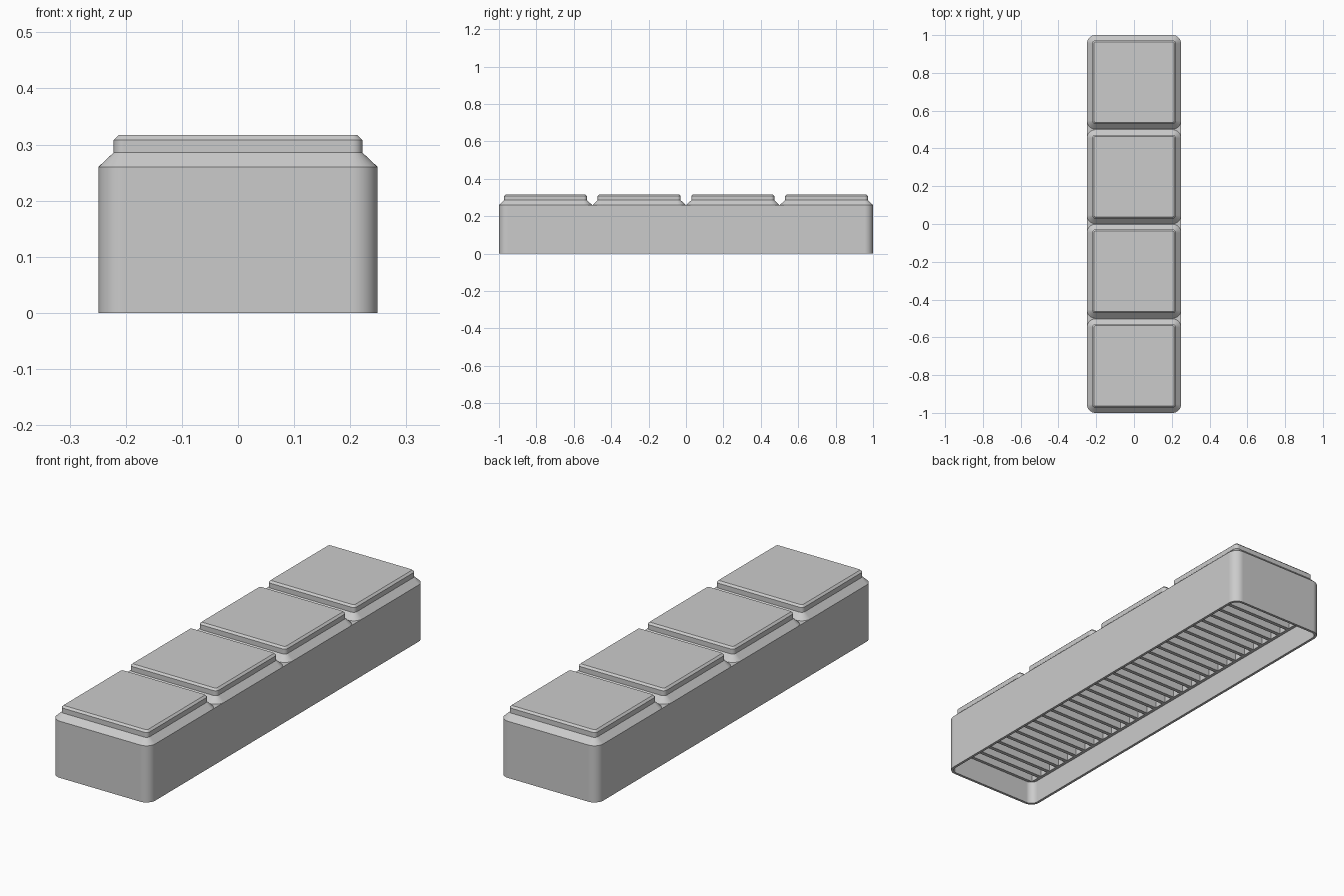
import bpy
import bmesh
from math import cos, sin, pi, radians

if "Cube" in bpy.data.objects:
    bpy.data.objects.remove(bpy.data.objects["Cube"], do_unlink=True)

gray = bpy.data.materials.new("light gray plastic")
gray.use_nodes = True
COLOR = (0.6, 0.6, 0.6, 1)
gray.diffuse_color = COLOR
gray.node_tree.nodes["Principled BSDF"].inputs["Base Color"].default_value = COLOR

# Main sizes
HALF_X, HALF_Y = 0.249, 1.0
SHOULDER_Z = 0.26
RADIUS = 0.045
WALL = 0.012
BLOCK_Z = 0.108      # underside of the slotted block
SLOT_TOP = 0.235
SLOTS = 32
LEDGE = 0.014        # solid margin around the slots
RIB = 0.018          # thickness left between slots
PAD_PITCH = 0.5007


def rounded_ring(bm, half_x, half_y, radius, z, steps=8):
    """Ring of vertices around a rounded rectangle."""
    ring = []
    for i, (sx, sy) in enumerate([(1, 1), (-1, 1), (-1, -1), (1, -1)]):
        for k in range(steps + 1):
            a = (i + k / steps) * pi / 2
            ring.append(bm.verts.new((sx * (half_x - radius) + radius * cos(a),
                                      sy * (half_y - radius) + radius * sin(a), z)))
    return ring


def make_object(name, bm, location=(0, 0, 0)):
    bmesh.ops.recalc_face_normals(bm, faces=bm.faces)
    mesh = bpy.data.meshes.new(name)
    bm.to_mesh(mesh)
    bm.free()
    mesh.materials.append(gray)
    obj = bpy.data.objects.new(name, mesh)
    obj.location = location
    bpy.context.collection.objects.link(obj)
    return obj


def activate(obj):
    bpy.ops.object.select_all(action="DESELECT")
    obj.select_set(True)
    bpy.context.view_layer.objects.active = obj


def smooth(obj):
    """Smooth rounded corners while keeping flat sides flat."""
    activate(obj)
    bpy.ops.object.shade_smooth_by_angle(angle=radians(30))
    weighted = obj.modifiers.new("flat sides", "WEIGHTED_NORMAL")
    weighted.keep_sharp = True


def loft(name, sections, location=(0, 0, 0)):
    """Skin rounded rectangles (half_x, half_y, radius, z) and cap both ends."""
    bm = bmesh.new()
    rings = [rounded_ring(bm, *s) for s in sections]
    for low, high in zip(rings, rings[1:]):
        for j in range(len(low)):
            n = (j + 1) % len(low)
            bm.faces.new((low[j], low[n], high[n], high[j]))
    bm.faces.new(rings[0])
    bm.faces.new(rings[-1])
    return make_object(name, bm, location)


# Shell, open underneath, with a solid block filling its upper part
inner = (HALF_X - WALL, HALF_Y - WALL, RADIUS - WALL)
outer = (HALF_X, HALF_Y, RADIUS)
shell = loft("shell", [(*inner, BLOCK_Z), (*inner, 0), (*outer, 0), (*outer, SHOULDER_Z)])

# Row of cross slots cut up into the block
bm = bmesh.new()
slot_half_x = HALF_X - WALL - LEDGE
pitch = (2 * (HALF_Y - WALL - LEDGE) + RIB) / SLOTS
slot_bottom = BLOCK_Z - 0.05
for i in range(SLOTS):
    y = (i - (SLOTS - 1) / 2) * pitch
    cube = bmesh.ops.create_cube(bm, size=1)["verts"]
    bmesh.ops.scale(bm, vec=(2 * slot_half_x, pitch - RIB, SLOT_TOP - slot_bottom), verts=cube)
    bmesh.ops.translate(bm, vec=(0, y, (SLOT_TOP + slot_bottom) / 2), verts=cube)
cutter = make_object("slot_cutter", bm)
cutter.hide_render = True
cut = shell.modifiers.new("slots", "BOOLEAN")
cut.operation = "DIFFERENCE"
cut.solver = "EXACT"
cut.object = cutter
activate(shell)
bpy.ops.object.modifier_apply(modifier=cut.name)
bpy.data.objects.remove(cutter, do_unlink=True)
smooth(shell)

# Four stepped square pads along the top
pad_profile = [(0, SHOULDER_Z), (0.0275, 0.286), (0.0275, 0.3085), (0.0365, 0.317)]
for i in range(4):
    pad = loft(f"pad_{i + 1}",
               [(HALF_X - d, HALF_X - d, RADIUS - d, z) for d, z in pad_profile],
               (0, (i - 1.5) * PAD_PITCH, 0))
    smooth(pad)
